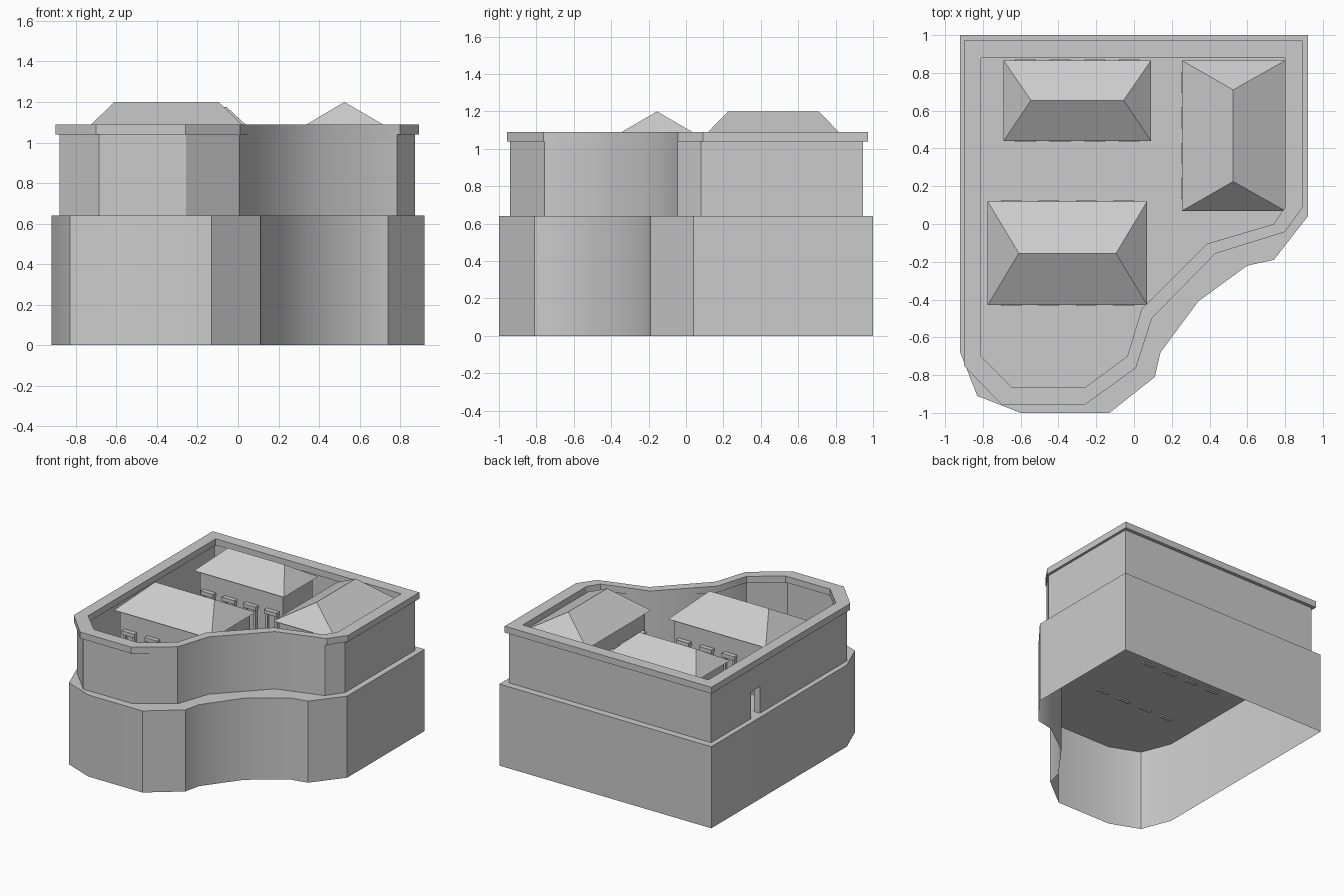
import bpy, bmesh, math

if "Cube" in bpy.data.objects:
    bpy.data.objects.remove(bpy.data.objects["Cube"])

FLOOR, CAP, TOP = 0.64, 1.04, 1.09


def finish(name, bm, smooth=False, recalc=True):
    if recalc:
        bmesh.ops.recalc_face_normals(bm, faces=bm.faces[:])
    me = bpy.data.meshes.new(name)
    bm.to_mesh(me)
    bm.free()
    ob = bpy.data.objects.new(name, me)
    bpy.context.collection.objects.link(ob)
    if smooth:
        bpy.ops.object.select_all(action='DESELECT')
        bpy.context.view_layer.objects.active = ob
        ob.select_set(True)
        bpy.ops.object.shade_smooth_by_angle(angle=math.radians(30))
    return ob


def bridge(bm, a, b):
    n = len(a)
    for i in range(n):
        j = (i + 1) % n
        bm.faces.new((a[i], a[j], b[j], b[i]))


def add_box(bm, lo, hi):
    vs = [[bm.verts.new((x, y, z)) for x, y in
           ((lo[0], lo[1]), (hi[0], lo[1]), (hi[0], hi[1]), (lo[0], hi[1]))]
          for z in (lo[2], hi[2])]
    bridge(bm, vs[0], vs[1])
    bm.faces.new(vs[0][::-1])
    bm.faces.new(vs[1])


# Lower storey: open underneath, closed by the courtyard floor
base = [(-.92, 1), (.92, 1), (.92, .04), (.74, -.19), (.60, -.22), (.34, -.41),
        (.14, -.68), (.11, -.81), (-.13, -1), (-.60, -1), (-.83, -.91), (-.92, -.68)][::-1]
bm = bmesh.new()
low = [bm.verts.new((x, y, 0)) for x, y in base]
high = [bm.verts.new((x, y, FLOOR)) for x, y in base]
bridge(bm, low, high)
bm.faces.new(high)
finish("lower_storey", bm, True, False)

# Upper courtyard wall with overhanging coping
wall_out = [(-.88, .945), (.873, .945), (.873, .08), (.785, -.045), (.43, -.155),
            (.095, -.5), (.007, -.757), (-.257, -.94), (-.685, -.94), (-.88, -.74)]
cap_out = [(-.90, .972), (.893, .972), (.893, .09), (.80, -.042), (.43, -.157),
           (.095, -.5), (.01, -.762), (-.26, -.957), (-.70, -.957), (-.90, -.75)]
cap_in = [(-.81, .88), (.80, .88), (.80, .09), (.74, 0), (.385, -.105),
          (.04, -.45), (-.035, -.70), (-.26, -.865), (-.645, -.865), (-.81, -.70)]
wall_in = [(-.83, .895), (.82, .895), (.82, .085), (.75, -.01), (.39, -.11),
           (.05, -.455), (-.03, -.71), (-.26, -.885), (-.655, -.885), (-.83, -.715)]
bm = bmesh.new()
rings = [[bm.verts.new((x, y, z)) for x, y in pts] for pts, z in (
    (wall_out, FLOOR), (wall_out, CAP), (cap_out, CAP), (cap_out, TOP),
    (cap_in, TOP), (cap_in, CAP), (wall_in, CAP), (wall_in, FLOOR))]
for i in range(len(rings)):
    bridge(bm, rings[i], rings[(i + 1) % len(rings)])
wall = finish("courtyard_wall", bm, True)

# Side doorway cut through the left wall
bm = bmesh.new()
add_box(bm, (-1, .34, .6), (-.7, .45, .85))
cutter = finish("doorway_cutter", bm)
cutter.hide_render = True
cutter.hide_viewport = True
mod = wall.modifiers.new("doorway", 'BOOLEAN')
mod.operation = 'DIFFERENCE'
mod.solver = 'EXACT'
mod.object = cutter


# Hipped house: walls, roof and rows of framed openings
def house(name, x0, x1, y0, y1, ridge, rz, along_x, ez=1.04, d=.03):
    bm = bmesh.new()
    add_box(bm, (x0 + d, y0 + d, FLOOR), (x1 - d, y1 - d, ez))
    finish(name + "_walls", bm)

    bm = bmesh.new()
    c = [bm.verts.new((x, y, ez)) for x, y in ((x0, y0), (x1, y0), (x1, y1), (x0, y1))]
    a, b = [bm.verts.new((x, y, rz)) for x, y in ridge]
    if not along_x:
        c = c[1:] + c[:1]
    bm.faces.new((c[0], c[1], b, a))
    bm.faces.new((c[1], c[2], b))
    bm.faces.new((c[2], c[3], a, b))
    bm.faces.new((c[3], c[0], a))
    bm.faces.new(c[::-1])
    finish(name + "_roof", bm)

    bm = bmesh.new()
    lo, hi = (x0, x1) if along_x else (y0, y1)
    sides = ((y0 + d, -1), (y1 - d, 1)) if along_x else ((x0 + d, -1), (x1 - d, 1))
    mid, step = (lo + hi) / 2, (hi - lo) * .235
    parts = ((-.05, -.03, .63, .88, .025), (.03, .05, .63, .88, .025),
             (-.055, .055, .87, .90, .035), (-.03, .03, .63, .655, .025),
             (-.03, .03, .655, .87, .006))
    for face, s in sides:
        for k in range(4):
            u = mid + (k - 1.5) * step
            for u0, u1, z0, z1, out in parts:
                f0, f1 = sorted((face - s * .005, face + s * out))
                if along_x:
                    add_box(bm, (u + u0, f0, z0), (u + u1, f1, z1))
                else:
                    add_box(bm, (f0, u + u0, z0), (f1, u + u1, z1))
    finish(name + "_window_frames", bm)


house("rear_house", -.69, .09, .44, .865, ((-.545, .655), (-.055, .655)), 1.175, True)
house("front_house", -.775, .07, -.43, .12, ((-.61, -.155), (-.095, -.155)), 1.2, True)
house("right_house", .255, .80, .07, .865, ((.525, .225), (.525, .71)), 1.2, False)
